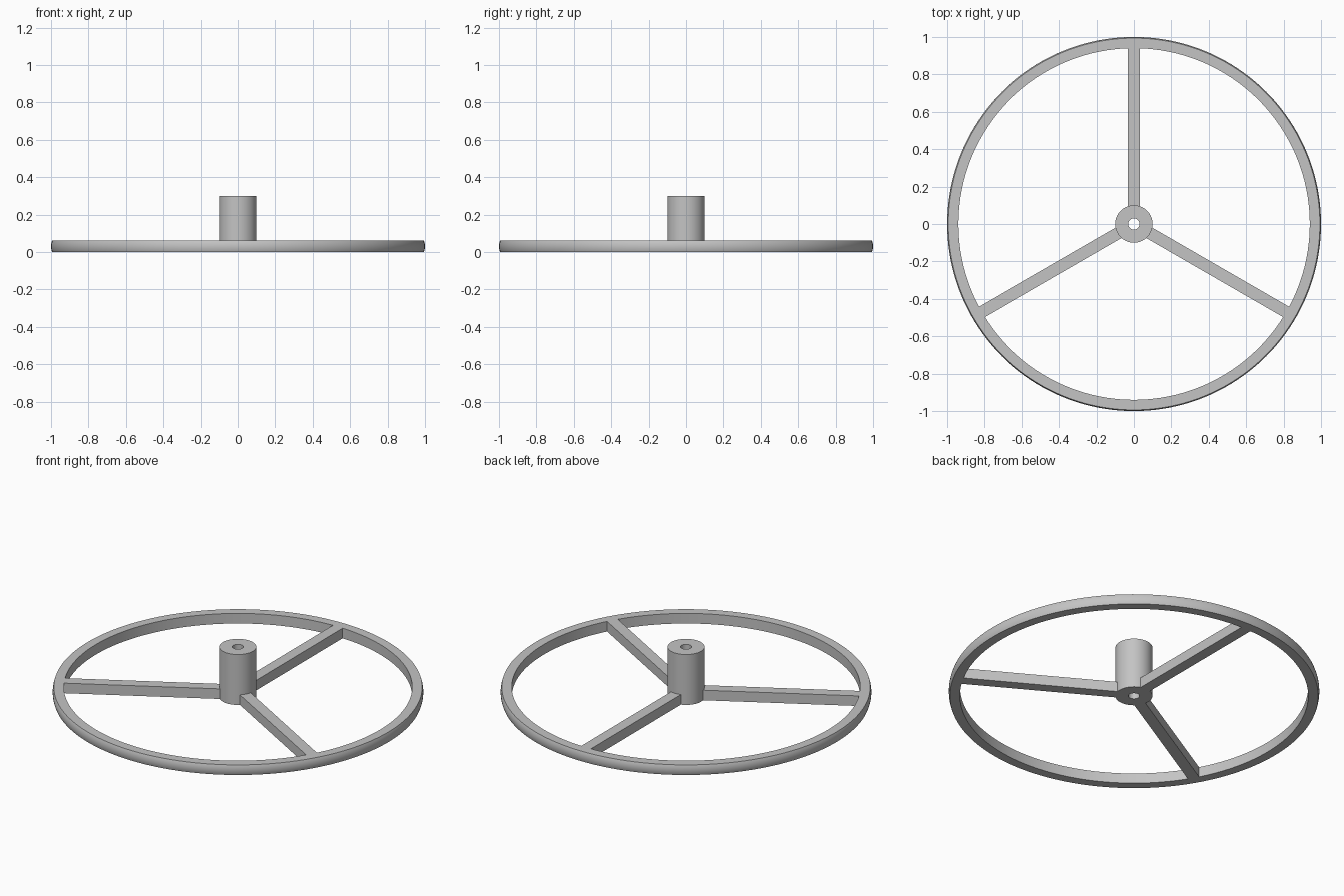
import bpy
import bmesh
from math import cos, sin, sqrt, pi, radians
from mathutils import Matrix

cube = bpy.data.objects.get("Cube")
if cube:
    bpy.data.objects.remove(cube)

RIM_OUTER, RIM_INNER, RIM_HEIGHT = 1.0, 0.94, 0.06
HUB_RADIUS, BORE_RADIUS, HUB_HEIGHT = 0.1, 0.03, 0.3
SPOKE_WIDTH = 0.064
CROWN = 0.006  # outward bulge of the rim's outer face

grey = bpy.data.materials.new("plain grey")
grey.use_nodes = True
grey.diffuse_color = (0.55, 0.55, 0.55, 1)
grey.node_tree.nodes["Principled BSDF"].inputs["Base Color"].default_value = grey.diffuse_color


def finish(name, bm, smooth=True):
    bmesh.ops.recalc_face_normals(bm, faces=bm.faces)
    mesh = bpy.data.meshes.new(name)
    bm.to_mesh(mesh)
    bm.free()
    mesh.materials.append(grey)
    obj = bpy.data.objects.new(name, mesh)
    bpy.context.collection.objects.link(obj)
    if smooth:
        bpy.ops.object.select_all(action="DESELECT")
        obj.select_set(True)
        bpy.context.view_layer.objects.active = obj
        bpy.ops.object.shade_smooth_by_angle(angle=radians(30))
    return obj


def lathe(name, profile, sides):
    """Sweep a closed (radius, z) profile around the z axis."""
    bm = bmesh.new()
    rings = []
    for i in range(sides):
        a = 2 * pi * i / sides
        rings.append([bm.verts.new((r * cos(a), r * sin(a), z)) for r, z in profile])
    count = len(profile)
    for i in range(sides):
        here, after = rings[i], rings[(i + 1) % sides]
        for j in range(count):
            k = (j + 1) % count
            bm.faces.new((here[j], after[j], after[k], here[k]))
    return finish(name, bm)


def spoke(name, angle):
    """Flat bar whose ends follow the curves of the hub and the rim."""
    bm = bmesh.new()
    steps = 6
    across = [SPOKE_WIDTH * (i / steps - 0.5) for i in range(steps + 1)]
    inner, outer = HUB_RADIUS - 0.001, RIM_INNER + 0.001
    outline = [(sqrt(outer ** 2 - y ** 2), y) for y in across]
    outline += [(sqrt(inner ** 2 - y ** 2), y) for y in reversed(across)]
    base = bm.faces.new([bm.verts.new((x, y, 0)) for x, y in outline])
    top = bmesh.ops.extrude_face_region(bm, geom=[base], use_keep_orig=True)["geom"]
    bmesh.ops.translate(bm, vec=(0, 0, RIM_HEIGHT),
                        verts=[g for g in top if isinstance(g, bmesh.types.BMVert)])
    bmesh.ops.rotate(bm, verts=bm.verts, matrix=Matrix.Rotation(angle, 3, "Z"))
    return finish(name, bm, smooth=False)


# Rim: flat top, bottom and inside, slightly crowned outer face
arc = [i / 4 - 1 for i in range(9)]
crowned = [(RIM_OUTER - CROWN * t * t, RIM_HEIGHT * (t + 1) / 2) for t in arc]
lathe("rim", [(RIM_INNER, 0)] + crowned + [(RIM_INNER, RIM_HEIGHT)], 160)

# Hub: tall cylinder with a through bore
lathe("hub", [(BORE_RADIUS, 0), (HUB_RADIUS, 0),
              (HUB_RADIUS, HUB_HEIGHT), (BORE_RADIUS, HUB_HEIGHT)], 64)

# Three evenly spaced spokes, the first pointing to the back
for label, degrees in (("back", 90), ("right", 210), ("left", 330)):
    spoke(label + "_spoke", radians(degrees))
